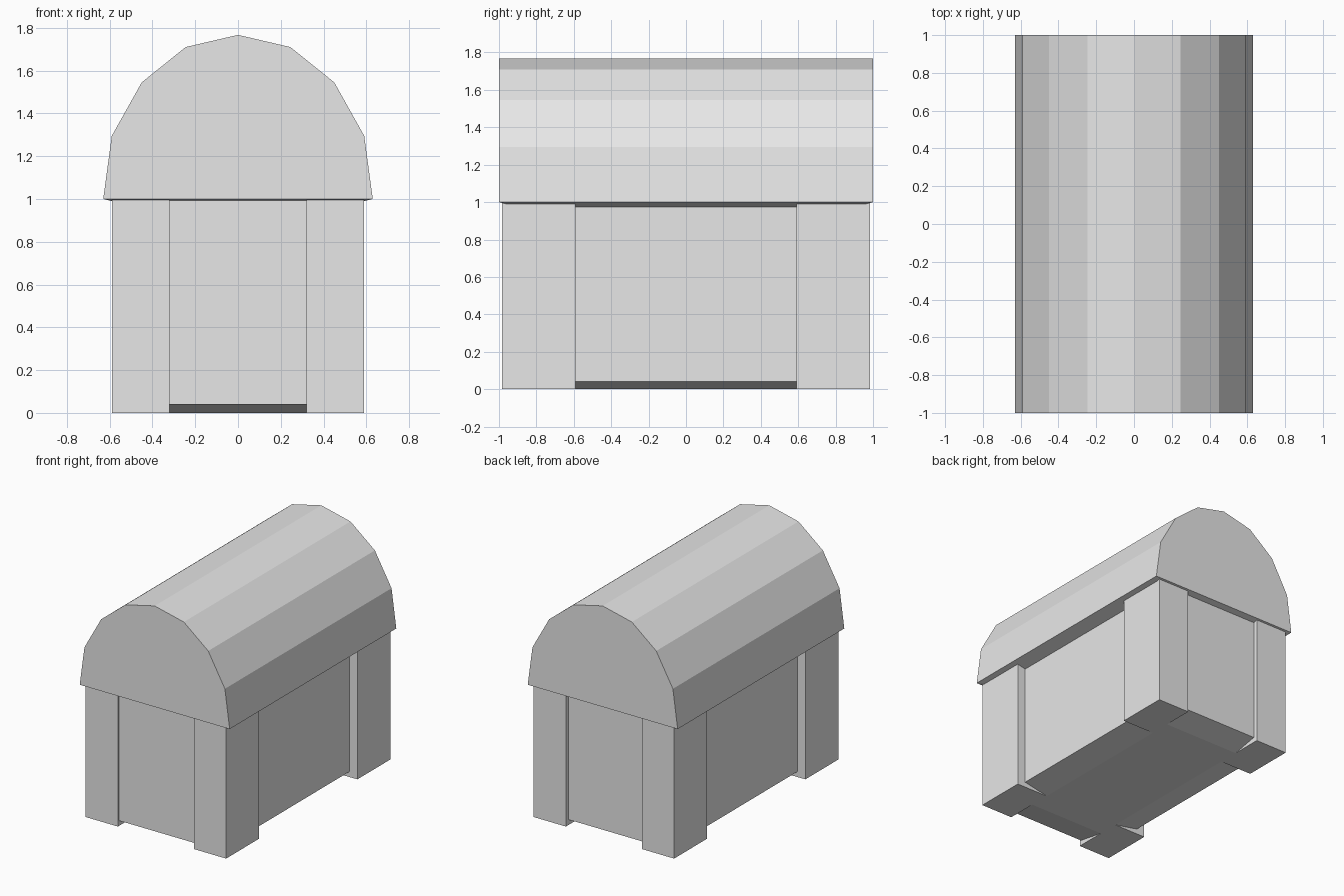
import bpy
import bmesh

cube = bpy.data.objects.get("Cube")
if cube:
    bpy.data.objects.remove(cube, do_unlink=True)

grey = bpy.data.materials.new("light_grey")
grey.use_nodes = True
grey.diffuse_color = (0.8, 0.8, 0.8, 1)
grey.node_tree.nodes["Principled BSDF"].inputs["Base Color"].default_value = grey.diffuse_color


def finish(name, bm):
    bmesh.ops.recalc_face_normals(bm, faces=bm.faces[:])
    mesh = bpy.data.meshes.new(name)
    bm.to_mesh(mesh)
    bm.free()
    mesh.materials.append(grey)
    obj = bpy.data.objects.new(name, mesh)
    bpy.context.scene.collection.objects.link(obj)
    return obj


def rectangle(bm, x0, x1, y0, y1, z):
    return [bm.verts.new((x, y, z)) for x, y in ((x0, y0), (x1, y0), (x1, y1), (x0, y1))]


def loft(name, rings):
    """Closed solid through a stack of rectangles."""
    bm = bmesh.new()
    loops = [rectangle(bm, *r) for r in rings]
    for a, b in zip(loops, loops[1:]):
        for i in range(4):
            j = (i + 1) % 4
            bm.faces.new((a[i], a[j], b[j], b[i]))
    bm.faces.new(loops[0])
    bm.faces.new(loops[-1])
    return finish(name, bm)


# Chest body with a shallow bulging floor
loft("body", [(-0.32, 0.32, -0.75, 0.75, 0),
              (-0.522, 0.522, -0.972, 0.952, 0.04),
              (-0.522, 0.522, -0.972, 0.952, 1.0)])

# Four corner posts
for side, sx in (("left", 1), ("right", -1)):
    for end, sy in (("front", -1), ("back", 1)):
        xs = sorted((sx * 0.32, sx * 0.59))
        ys = sorted((sy * 0.59, sy * 0.985))
        loft(f"{end}_{side}_post", [(*xs, *ys, 0), (*xs, *ys, 1.0)])

# Arched lid, extruded along the chest
half = [(0.63, 1.0), (0.59, 1.295), (0.45, 1.545), (0.245, 1.71)]
profile = half + [(0, 1.767)] + [(-x, z) for x, z in reversed(half)]
bm = bmesh.new()
front = [bm.verts.new((x, -1, z)) for x, z in profile]
back = [bm.verts.new((x, 1, z)) for x, z in profile]
bm.faces.new(front)
bm.faces.new(back)
for i in range(len(profile) - 1):
    bm.faces.new((front[i], front[i + 1], back[i + 1], back[i]))
# Lid underside sags slightly inward from the rim
sag = rectangle(bm, -0.5, 0.5, -0.87, 0.87, 0.968)
rim = [front[-1], front[0], back[0], back[-1]]
for i in range(4):
    j = (i + 1) % 4
    bm.faces.new((rim[i], rim[j], sag[j], sag[i]))
bm.faces.new(sag)
finish("lid", bm)
